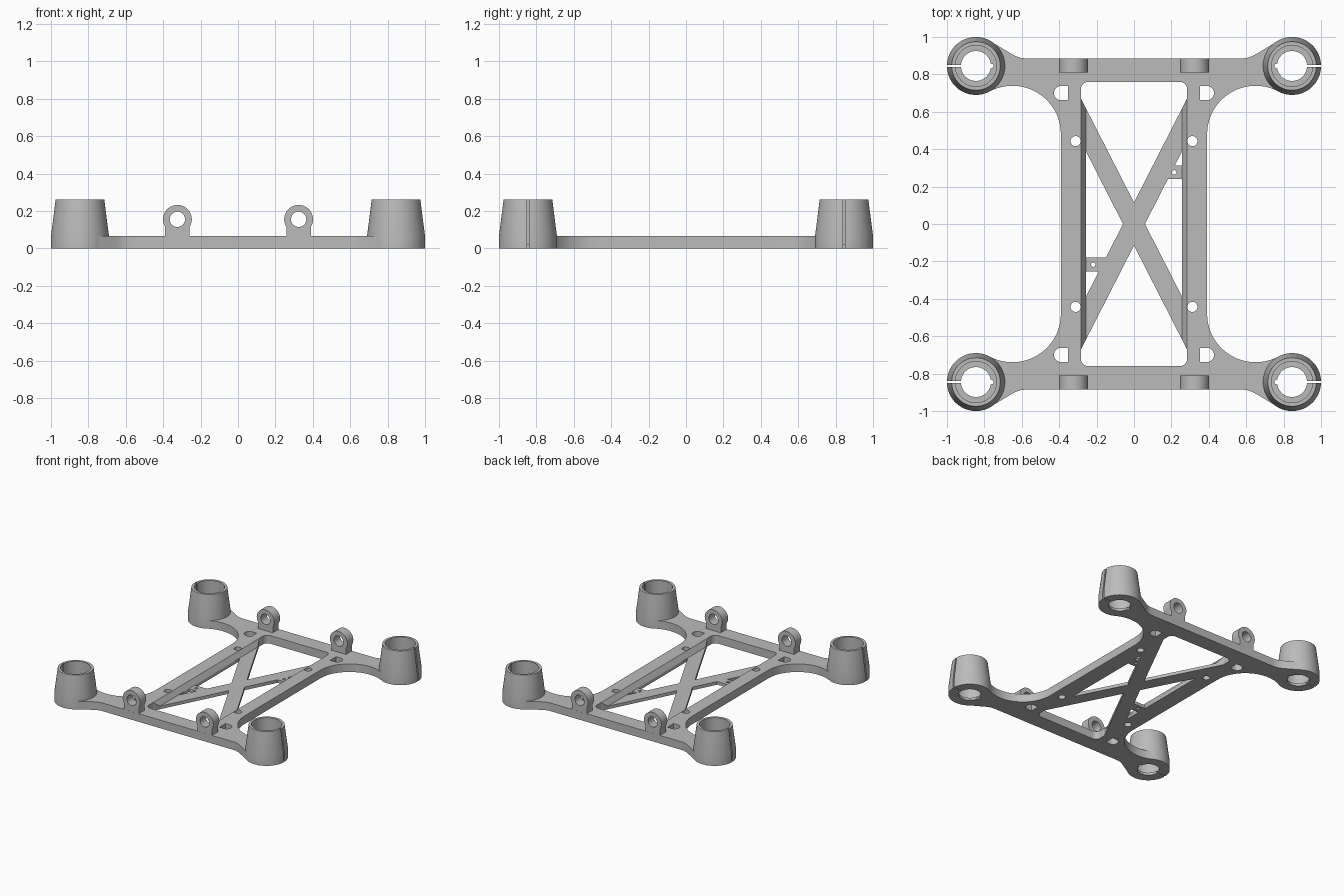
import bpy, bmesh, math
from mathutils import Matrix

if "Cube" in bpy.data.objects:
    bpy.data.objects.remove(bpy.data.objects["Cube"], do_unlink=True)

grey = bpy.data.materials.new("plain grey")
grey.use_nodes = True
colour = (0.5, 0.5, 0.5, 1)
grey.diffuse_color = colour
grey.node_tree.nodes["Principled BSDF"].inputs["Base Color"].default_value = colour

CORNERS = [(1, 1), (-1, 1), (-1, -1), (1, -1)]
PLATE_H, WEB_H = 0.065, 0.025
RAIL, LEDGE = 0.284, 0.257
SLOPE, RISE = 1.96, 0.115          # brace arm: slope and half height
CUP = 0.845


def finish(name, bm):
    bmesh.ops.remove_doubles(bm, verts=bm.verts, dist=1e-5)
    bmesh.ops.recalc_face_normals(bm, faces=bm.faces)
    mesh = bpy.data.meshes.new(name)
    bm.to_mesh(mesh)
    bm.free()
    mesh.materials.clear()
    mesh.materials.append(grey)
    obj = bpy.data.objects.new(name, mesh)
    bpy.context.collection.objects.link(obj)
    bpy.ops.object.select_all(action='DESELECT')
    obj.select_set(True)
    bpy.context.view_layer.objects.active = obj
    bpy.ops.object.shade_smooth_by_angle(angle=math.radians(30))
    return obj


def arc(cx, cy, r, start, end, n=24):
    angles = [math.radians(start + (end - start) * i / n) for i in range(n + 1)]
    return [(cx + r * math.cos(a), cy + r * math.sin(a)) for a in angles]


def circle(cx, cy, r, n=32):
    return arc(cx, cy, r, 0, 360, n)[:-1]


def flip(loop, sx, sy):
    return [(x * sx, y * sy) for x, y in loop]


def all_round(quarter):
    """Close a first-quadrant path by mirroring it into the other three."""
    loop = []
    for sx, sy in CORNERS:
        part = flip(quarter, sx, sy)
        loop += part if sx * sy > 0 else part[::-1]
    return [p for i, p in enumerate(loop) if math.dist(p, loop[i - 1]) > 1e-5]


def slab(name, loops, height, matrix=None):
    """Extrude an outline with holes into a slab standing on z = 0."""
    curve = bpy.data.curves.new(name, 'CURVE')
    curve.dimensions, curve.fill_mode = '2D', 'BOTH'
    curve.extrude = height / 2
    for loop in loops:
        spline = curve.splines.new('POLY')
        spline.points.add(len(loop) - 1)
        for point, (x, y) in zip(spline.points, loop):
            point.co = (x, y, 0, 1)
        spline.use_cyclic_u = True
    temp = bpy.data.objects.new(name, curve)
    mesh = bpy.data.meshes.new_from_object(temp)
    bm = bmesh.new()
    bm.from_mesh(mesh)
    bpy.data.objects.remove(temp)
    bpy.data.curves.remove(curve)
    bpy.data.meshes.remove(mesh)
    bm.transform(matrix or Matrix.Translation((0, 0, height / 2)))
    return finish(name, bm)


# Main frame: rails, cross bars and arms reaching to the cups
quarter = [(0.391, 0)] + arc(0.65, 0.48, 0.259, 180, 62)
quarter += arc(CUP, CUP, 0.153, 242, 122)
quarter += [(0.655, 0.91), (0.63, 0.896), (0.60, 0.887), (0.57, 0.885), (0, 0.885)]
window = [(RAIL, 0)] + arc(RAIL - 0.04, 0.72, 0.04, 0, 90, 10) + [(0, 0.76)]
d_hole = arc(0.39, 0.70, 0.038, -90, 90) + [(0.352, 0.738), (0.352, 0.662)]
holes = [all_round(window)]
for sx, sy in CORNERS:
    holes += [flip(d_hole, sx, sy), circle(0.312 * sx, 0.443 * sy, 0.027)]
slab("frame", [all_round(quarter)] + holes, PLATE_H)

# Thin crossed brace in the window
half = RISE / SLOPE
brace = [(half, 0), (LEDGE, (LEDGE - half) * SLOPE), (LEDGE, LEDGE * SLOPE + RISE), (0, RISE)]
slab("cross_brace", [all_round(brace)], WEB_H)

# Small drilled tabs between brace and rails
for name, s, low, high, hx in (("left_tab", 1, 0.24, 0.312, 0.215),
                               ("right_tab", -1, 0.18, 0.255, 0.218)):
    tab = [(LEDGE, low), (LEDGE, high), (high / SLOPE + half, high), (low / SLOPE + half, low)]
    hole = circle(hx, (low + high) / 2, 0.012, 16)
    slab(name, [flip(tab, s, s), flip(hole, s, s)], WEB_H)

# Sloped ledges along the inside of the rails
for name, s in (("left_ledge", 1), ("right_ledge", -1)):
    bm = bmesh.new()
    section = [(RAIL, PLATE_H), (LEDGE, WEB_H), (LEDGE, 0), (RAIL, 0)]
    ends = [[bm.verts.new((s * x, e * (SLOPE * x + RISE), z)) for x, z in section]
            for e in (-1, 1)]
    for i in range(4):
        bm.faces.new((ends[0][i - 1], ends[0][i], ends[1][i], ends[1][i - 1]))
    for end in ends:
        bm.faces.new(end)
    finish(name, bm)

# Upright lugs with a cross hole
lug = arc(0, 0.155, 0.077, -32, 212, 40) + [(-0.065, PLATE_H - 0.005), (0.065, PLATE_H - 0.005)]
for sx, sy in CORNERS:
    name = ("back" if sy > 0 else "front") + ("_left" if sx > 0 else "_right")
    place = Matrix.Translation((0.324 * sx, 0.847 * sy, 0)) @ Matrix.Rotation(math.pi / 2, 4, 'X')
    slab(name + "_lug", [lug, circle(0, 0.155, 0.041)], 0.075, place)

    # Tapered cup, split on its outer side, with a notched floor hole
    profile = [(0.08, 0.02), (0.08, 0), (0.155, 0), (0.155, PLATE_H),
               (0.13, 0.262), (0.11, 0.262), (0.11, 0.02)]
    bm = bmesh.new()
    steps = 72
    rings = []
    for i in range(steps + 1):
        ring = []
        for k, (r, z) in enumerate(profile):
            gap = math.asin(0.006 / r)
            a = gap + (2 * math.pi - 2 * gap) * i / steps
            if k < 2 and abs(i - steps // 2) <= 1:
                r += 0.014
            ring.append(bm.verts.new((sx * (CUP + r * math.cos(a)),
                                      sy * CUP + r * math.sin(a), z)))
        rings.append(ring)
    for a, b in zip(rings, rings[1:]):
        for k in range(len(profile)):
            bm.faces.new((a[k - 1], a[k], b[k], b[k - 1]))
    bm.faces.new(rings[0])
    bm.faces.new(rings[-1])
    finish(name + "_cup", bm)
